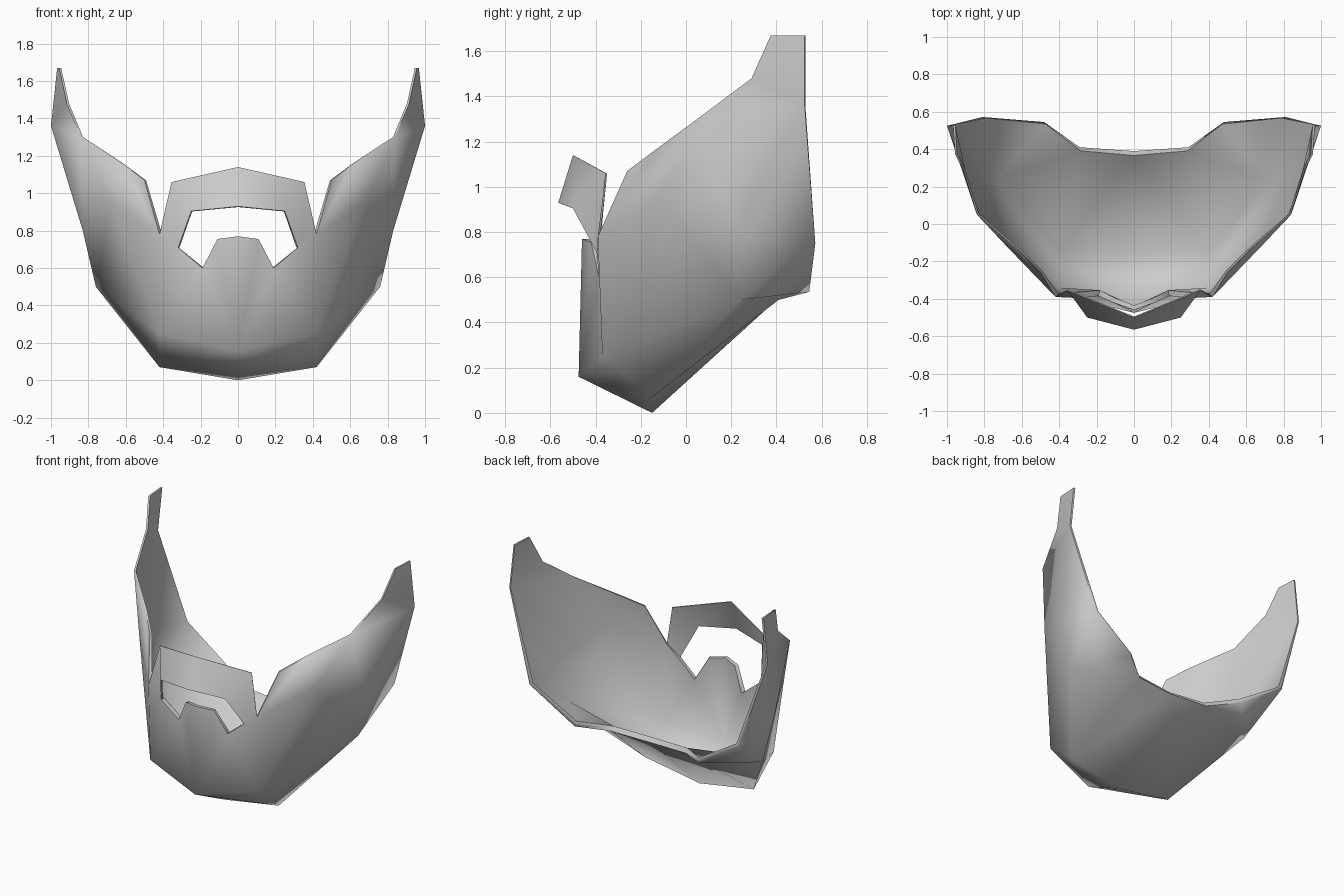
import bpy, bmesh, math
from mathutils import Vector

if "Cube" in bpy.data.objects:
    bpy.data.objects.remove(bpy.data.objects["Cube"])

# Named points of the right half (x >= 0)
front = {
    'c0': (0, -.46, .77), 's1': (.11, -.42, .755), 's2': (.19, -.385, .60),
    'm3': (.32, -.395, .71), 'n': (.42, -.39, .78),
    'c1': (0, -.475, .16), 'k': (.42, -.37, .25),
    't0': (0, -.50, 1.14), 't1': (.355, -.355, 1.06),
    'l0': (0, -.565, .93), 'l1': (.25, -.50, .905),
}
side = {
    'u1': (.50, -.26, 1.07), 'u2': (.62, -.14, 1.16), 'u3': (.84, .05, 1.30),
    'u4': (.915, .29, 1.48), 'u5': (.957, .375, 1.67), 'u6': (.967, .525, 1.67),
    'm': (.68, -.12, .95), 'p': (.83, .22, .80), 'j': (.76, .24, .50),
    'b1': (1.0, .525, 1.36), 'b2': (.81, .572, .75),
}
under = {
    'c2': (0, -.15, 0), 'd': (.42, -.15, .07), 'b3': (.48, .545, .535),
    'b4': (.29, .41, .50), 'b5': (0, .39, .49),
}
points = {**front, **side, **under}


def shell(name, faces, thickness):
    """Half surface -> mirrored, thickened inward (thinner towards the top), smooth."""
    bm = bmesh.new()
    verts = {}
    for face in faces:
        for key in face.split():
            if key not in verts:
                verts[key] = bm.verts.new(points[key])
        bm.faces.new([verts[k] for k in face.split()])
    bmesh.ops.recalc_face_normals(bm, faces=bm.faces)
    bm.normal_update()
    inside = Vector((0, .25, .8))
    score = sum(f.normal.dot(f.calc_center_median() - inside) * f.calc_area() for f in bm.faces)
    if score < 0:
        bmesh.ops.reverse_faces(bm, faces=bm.faces)
    mesh = bpy.data.meshes.new(name)
    bm.to_mesh(mesh)
    bm.free()
    ob = bpy.data.objects.new(name, mesh)
    bpy.context.collection.objects.link(ob)
    # thickness fades from the neck up to the sideburn tips
    group = ob.vertex_groups.new(name='thick')
    for v in mesh.vertices:
        group.add([v.index], min(1, max(.3, 1.4 - v.co.z)), 'REPLACE')
    ob.modifiers.new('mirror', 'MIRROR').use_clip = True
    solid = ob.modifiers.new('thickness', 'SOLIDIFY')
    solid.thickness = thickness
    solid.offset = -1
    solid.vertex_group = 'thick'
    bpy.ops.object.select_all(action='DESELECT')
    ob.select_set(True)
    bpy.context.view_layer.objects.active = ob
    for mod in ('mirror', 'thickness'):
        bpy.ops.object.modifier_apply(modifier=mod)
    bpy.ops.object.shade_smooth_by_angle(angle=math.radians(80))
    return ob


# Beard: chin tuft, front, cheeks, sideburns, underside
shell('beard', [
    'c0 s1 c1', 's1 s2 c1', 's2 k c1', 's2 m3 n k', 'c1 k d c2',
    'n u1 u2 m', 'u2 u3 m', 'u3 p m', 'n m k', 'm j k', 'm p j', 'k j d',
    'u3 u4 b1 p', 'u4 u5 u6 b1', 'p b1 b2', 'p b2 j', 'j b2 b3',
    'd j b4', 'j b3 b4', 'd b4 b5 c2',
], .04)

# Moustache arching over the mouth opening
shell('moustache', ['t0 t1 l1 l0', 't1 n m3 l1'], .02)
